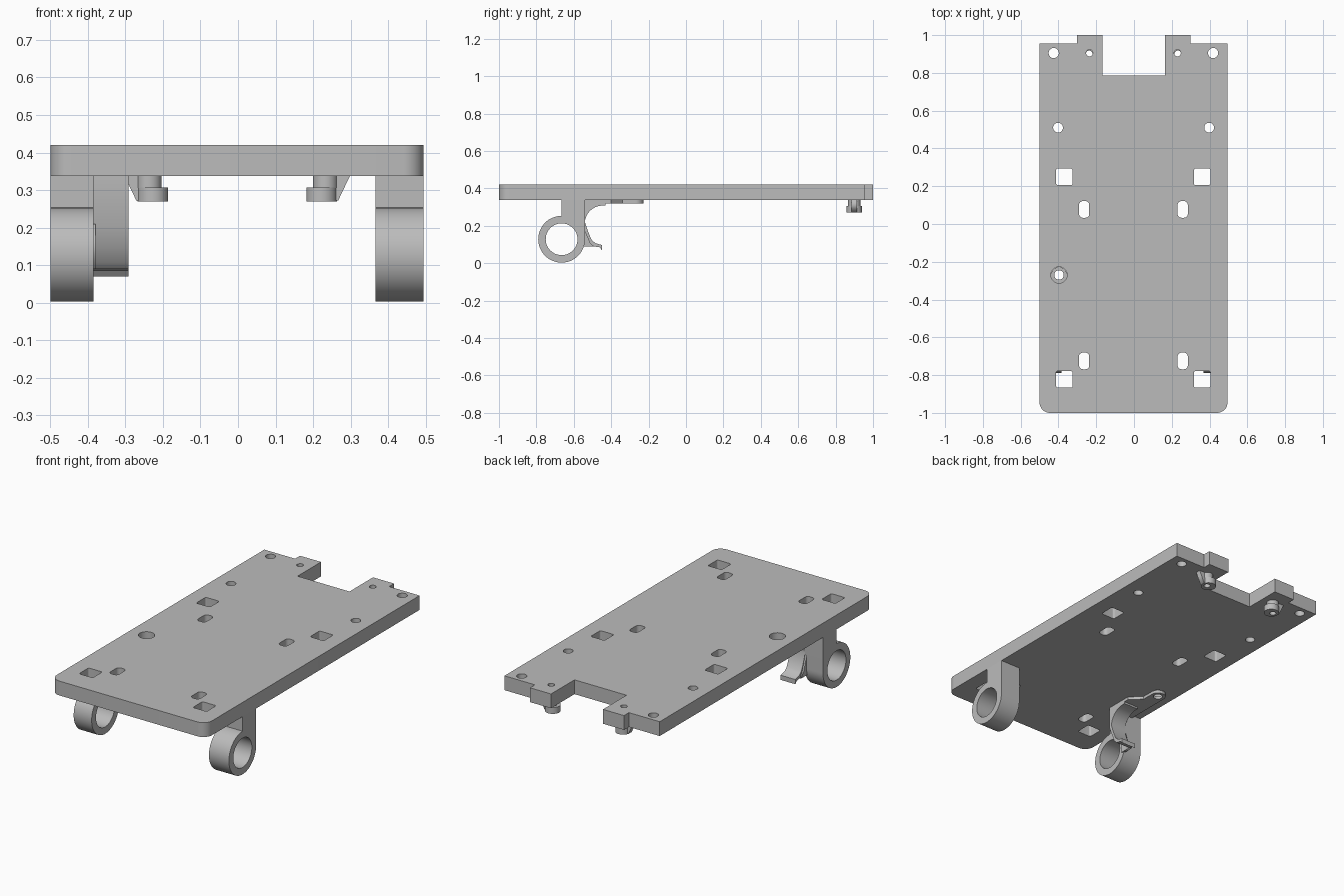
import bpy, bmesh
from math import pi, sin, cos, radians
from mathutils import Vector

cube = bpy.data.objects.get("Cube")
if cube:
    bpy.data.objects.remove(cube, do_unlink=True)

grey = bpy.data.materials.new("plain grey")
grey.use_nodes = True
grey.diffuse_color = (0.5, 0.5, 0.5, 1)
grey.node_tree.nodes["Principled BSDF"].inputs["Base Color"].default_value = (0.5, 0.5, 0.5, 1)


def arc(cx, cy, r, a0=0, a1=360, n=32):
    """Points along an arc; a full turn drops the repeated end."""
    count = n if abs(a1 - a0) == 360 else n + 1
    angles = [radians(a0 + (a1 - a0) * i / n) for i in range(count)]
    return [(cx + r * cos(a), cy + r * sin(a)) for a in angles]


def rounded(cx, cy, w, h, r):
    pts = []
    for i, (sx, sy) in enumerate([(1, 1), (-1, 1), (-1, -1), (1, -1)]):
        pts += arc(cx + sx * (w / 2 - r), cy + sy * (h / 2 - r), r, i * 90, i * 90 + 90, 6)
    return pts


def slab(name, loops, lo, hi, axis="z"):
    """Extrude an outline, with any further loops as holes, along an axis."""
    curve = bpy.data.curves.new(name, "CURVE")
    curve.dimensions = "2D"
    curve.fill_mode = "BOTH"
    curve.extrude = (hi - lo) / 2
    for loop in loops:
        spline = curve.splines.new("POLY")
        spline.points.add(len(loop) - 1)
        for p, (u, v) in zip(spline.points, loop):
            p.co = (u, v, 0, 1)
        spline.use_cyclic_u = True
    temp = bpy.data.objects.new("temp", curve)
    bpy.context.collection.objects.link(temp)
    graph = bpy.context.evaluated_depsgraph_get()
    mesh = bpy.data.meshes.new_from_object(temp.evaluated_get(graph))
    bpy.data.objects.remove(temp, do_unlink=True)
    bm = bmesh.new()
    bm.from_mesh(mesh)
    bmesh.ops.remove_doubles(bm, verts=bm.verts, dist=1e-5)
    mid = (lo + hi) / 2
    for v in bm.verts:
        a, b, c = v.co
        c += mid
        v.co = {"z": Vector((a, b, c)), "x": Vector((c, a, b)), "y": Vector((a, c, b))}[axis]
    bmesh.ops.recalc_face_normals(bm, faces=bm.faces)
    bm.to_mesh(mesh)
    bm.free()
    mesh.materials.clear()
    mesh.materials.append(grey)
    obj = bpy.data.objects.new(name, mesh)
    bpy.context.collection.objects.link(obj)
    return obj


def smooth(obj):
    bpy.ops.object.select_all(action="DESELECT")
    obj.select_set(True)
    bpy.context.view_layer.objects.active = obj
    bpy.ops.object.shade_smooth_by_angle(angle=radians(30))


BOTTOM, TOP = 0.337, 0.42

# Deck outline with rounded front corners, rear tabs and rear notch
outline = (arc(-0.445, -0.945, 0.055, 180, 270, 8) + arc(0.44, -0.945, 0.055, 270, 360, 8)
           + [(0.495, 0.955), (0.3, 0.955), (0.3, 1), (0.165, 1), (0.165, 0.785),
              (-0.168, 0.785), (-0.168, 1), (-0.303, 1), (-0.303, 0.955), (-0.5, 0.955)])
holes = [arc(-0.397, -0.27, 0.043)]
for s in (-1, 1):
    holes += [arc(-0.003 + s * 0.422, 0.905, 0.027), arc(-0.002 + s * 0.4, 0.51, 0.026),
              arc(-0.003 + s * 0.233, 0.905, 0.018, n=20)]
    for y_square, y_slot in ((0.25, 0.077), (-0.822, -0.725)):
        holes.append(rounded(-0.004 + s * 0.365, y_square, 0.088, 0.088, 0.01))
        holes.append(rounded(-0.003 + s * 0.261, y_slot, 0.054, 0.088, 0.02))
deck = slab("deck", [outline] + holes, BOTTOM, TOP)

# Shallow curved relief under the deck
cutter = slab("relief_cutter", [arc(-0.475, 0.162, 0.215, n=64)], -0.12, 0.0, "x")
cutter.hide_render = True
cut = deck.modifiers.new("relief", "BOOLEAN")
cut.operation = "DIFFERENCE"
cut.solver = "EXACT"
cut.object = cutter
bpy.context.view_layer.objects.active = deck
bpy.ops.object.modifier_apply(modifier="relief")
bpy.data.objects.remove(cutter, do_unlink=True)
smooth(deck)

# Axle rings with their stems
ring = arc(-0.665, 0.128, 0.125, 90, 360, 48) + [(-0.54, BOTTOM), (-0.665, BOTTOM)]
for name, lo, hi in (("right_axle_ring", -0.5, -0.385), ("left_axle_ring", 0.367, 0.495)):
    smooth(slab(name, [ring, arc(-0.665, 0.128, 0.085, n=48)], lo, hi, "x"))

# Spring clip beside the right ring: upper arc, sloping leg and lip
clip = ([(-0.54, BOTTOM), (-0.43, BOTTOM), (-0.43, 0.309)]
        + arc(-0.445, 0.212, 0.096, 90, 175, 14)
        + [(-0.522, 0.165), (-0.505, 0.125), (-0.485, 0.107), (-0.45, 0.097),
           (-0.45, 0.07), (-0.462, 0.085), (-0.495, 0.09), (-0.515, 0.108),
           (-0.532, 0.15), (-0.555, 0.205), (-0.555, BOTTOM)])
smooth(slab("clip", [clip], -0.386, -0.292, "x"))
rib = [(-0.56, 0.21), (-0.54, 0.205), (-0.515, 0.125), (-0.49, 0.09), (-0.56, 0.09)]
slab("clip_rib", [rib], -0.395, -0.38, "x")

# Screw tab joining the clip to the deck
tab = [(-0.44, -0.54), (-0.292, -0.54), (-0.292, -0.4), (-0.355, -0.34)]
tab += arc(-0.397, -0.27, 0.042, 0, 180, 20)
smooth(slab("screw_tab", [tab, arc(-0.397, -0.27, 0.025)], 0.32, BOTTOM))

# Rear pegs with hooked heads and side gussets
for s, side in ((-1, "right"), (1, "left")):
    x = s * 0.235 - 0.002
    bore = arc(x, 0.9, 0.018, n=20)
    smooth(slab(side + "_peg", [arc(x, 0.9, 0.033), bore], 0.305, BOTTOM))
    smooth(slab(side + "_peg_head", [arc(x + -s * 0.01, 0.9, 0.041), bore], 0.27, 0.307))
    gusset = [(x + s * 0.022, BOTTOM), (x + s * 0.065, BOTTOM),
              (x + s * 0.034, 0.272), (x + s * 0.022, 0.272)]
    slab(side + "_peg_gusset", [gusset], 0.885, 0.915, "y")
